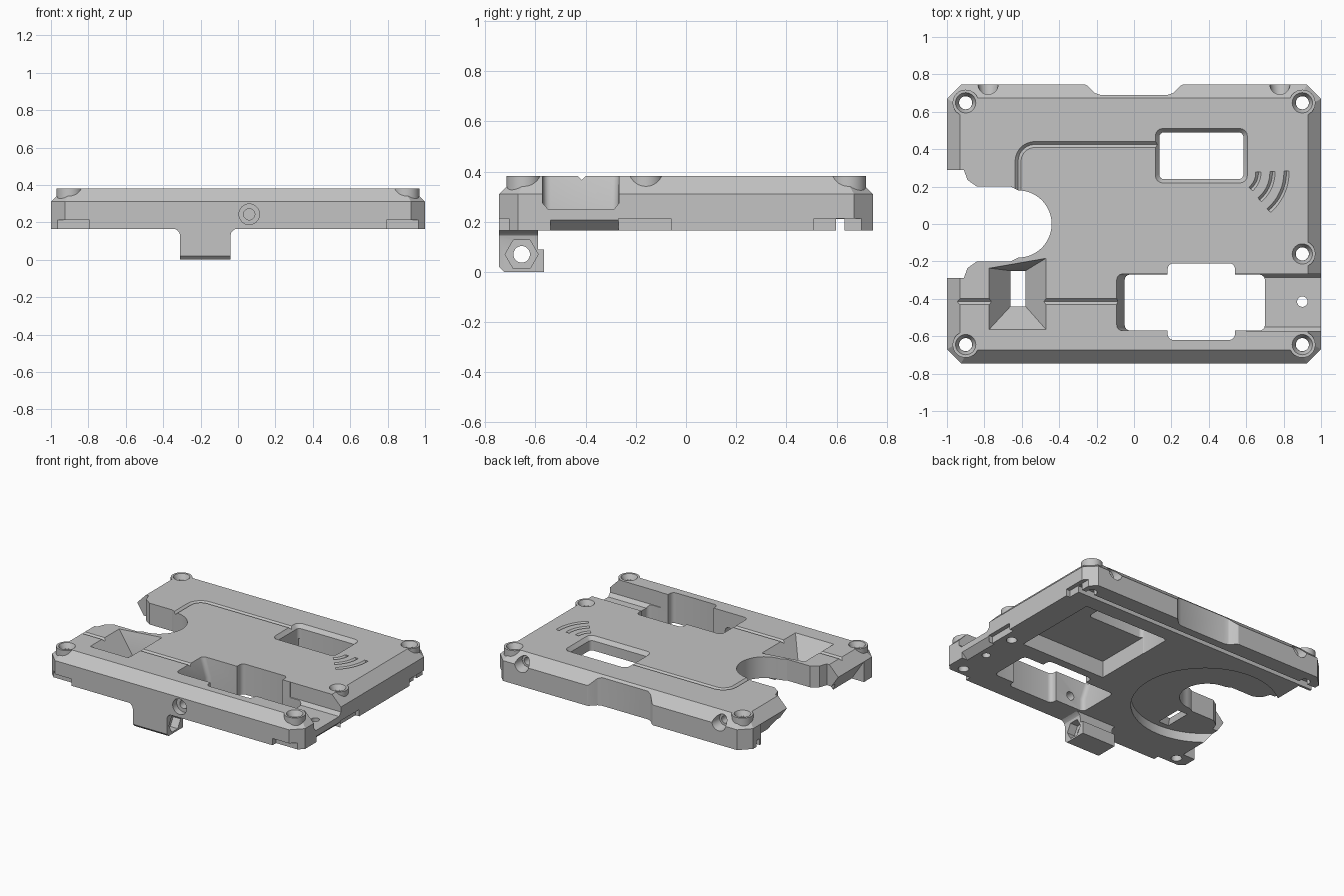
import bpy, bmesh, math
from mathutils import Matrix

default = bpy.data.objects.get("Cube")
if default:
    bpy.data.objects.remove(default, do_unlink=True)

grey = bpy.data.materials.new("plain grey")
grey.use_nodes = True
grey.diffuse_color = (0.55, 0.55, 0.55, 1)
grey.node_tree.nodes["Principled BSDF"].inputs["Base Color"].default_value = (0.55, 0.55, 0.55, 1)


def link(name, bm):
    bmesh.ops.recalc_face_normals(bm, faces=bm.faces)
    mesh = bpy.data.meshes.new(name)
    bm.to_mesh(mesh)
    bm.free()
    mesh.materials.append(grey)
    obj = bpy.data.objects.new(name, mesh)
    bpy.context.collection.objects.link(obj)
    return obj


def loft(name, *levels):
    """Solid through stacked outlines, each given as (z, points)."""
    bm = bmesh.new()
    rings = [[bm.verts.new((x, y, z)) for x, y in pts] for z, pts in levels]
    n = len(rings[0])
    for low, high in zip(rings, rings[1:]):
        for i in range(n):
            j = (i + 1) % n
            bm.faces.new((low[i], low[j], high[j], high[i]))
    bm.faces.new(rings[0])
    bm.faces.new(rings[-1])
    return link(name, bm)


def rect(x0, x1, y0, y1, r=0.0):
    if not r:
        return [(x0, y0), (x1, y0), (x1, y1), (x0, y1)]
    pts = []
    for k, (x, y) in enumerate(((x1 - r, y1 - r), (x0 + r, y1 - r), (x0 + r, y0 + r), (x1 - r, y0 + r))):
        pts += arc(x, y, r, 90 * k, 90 * k + 90, 5)
    return pts


def arc(cx, cy, r, a, b, n):
    angles = [math.radians(a + (b - a) * i / (n - 1)) for i in range(n)]
    return [(cx + r * math.cos(t), cy + r * math.sin(t)) for t in angles]


def box(name, x0, x1, y0, y1, z0, z1, r=0.0):
    return loft(name, (z0, rect(x0, x1, y0, y1, r)), (z1, rect(x0, x1, y0, y1, r)))


def rod(name, at, r, length, axis="Z", sides=32, r2=None):
    """Cylinder or cone centred on a point."""
    bm = bmesh.new()
    turn = {"X": Matrix.Rotation(math.pi / 2, 4, "Y"), "Y": Matrix.Rotation(math.pi / 2, 4, "X"), "Z": Matrix()}
    bmesh.ops.create_cone(bm, cap_ends=True, segments=sides, radius1=r, radius2=r if r2 is None else r2,
                          depth=length, matrix=Matrix.Translation(at) @ turn[axis])
    return link(name, bm)


def combine(target, other, operation="DIFFERENCE"):
    other.hide_render = True
    mod = target.modifiers.new("combine", "BOOLEAN")
    mod.operation, mod.solver, mod.object = operation, "EXACT", other
    bpy.context.view_layer.objects.active = target
    bpy.ops.object.modifier_apply(modifier=mod.name)
    bpy.data.objects.remove(other, do_unlink=True)


def groove(target, points, r=0.02):
    """V groove swept along a path on the top face."""
    curve = bpy.data.curves.new("groove", "CURVE")
    curve.dimensions = "3D"
    curve.bevel_depth, curve.bevel_resolution, curve.use_fill_caps = r, 0, True
    spline = curve.splines.new("POLY")
    spline.points.add(len(points) - 1)
    for p, (x, y) in zip(spline.points, points):
        p.co = (x, y, TOP + 0.004, 1)
    temp = bpy.data.objects.new("groove", curve)
    bpy.context.collection.objects.link(temp)
    bpy.context.view_layer.update()
    mesh = bpy.data.meshes.new_from_object(temp.evaluated_get(bpy.context.evaluated_depsgraph_get()))
    bpy.data.objects.remove(temp, do_unlink=True)
    bm = bmesh.new()
    bm.from_mesh(mesh)
    bmesh.ops.remove_doubles(bm, verts=bm.verts, dist=0.0005)
    combine(target, link("groove_cutter", bm))


BASE, TOP = 0.165, 0.382


def octagon(w, y, c):
    return [(w - c, -y), (w, c - y), (w, y - c), (w - c, y), (c - w, y), (-w, y - c), (-w, c - y), (c - w, -y)]


# Case shell with a chamfered top rim
outer = octagon(1, 0.745, 0.075)
shell = loft("case_shell", (BASE, outer), (0.31, outer), (TOP, octagon(0.93, 0.675, 0.046)))


def cut(*args, **kw):
    combine(shell, box("cutter", *args, **kw))


def bore(*args, **kw):
    combine(shell, rod("bore", *args, **kw))


def carve(*levels):
    combine(shell, loft("carving", *levels))


# Screw bosses with dished holes
for x, y in ((-0.9, -0.645), (0.9, -0.645), (-0.9, 0.648), (0.9, 0.648), (0.9, -0.16)):
    combine(shell, rod("boss", (x, y, 0.281), 0.07, 0.202), "UNION")
    bore((x, y, 0.3), 0.035, 0.6)
    bore((x, y, TOP - 0.01), 0.036, 0.05, r2=0.062)

# Underside cavity, round recess and full-width channel
cut(0.138, 0.81, -0.15, 0.487, 0, 0.285)
bore((-0.6, 0.0, 0.1), 0.48, 0.26, sides=64)
cut(-1.1, 1.1, 0.597, 0.632, 0, 0.21)

# Round side opening flanked by two arms with undercut ends
upper = [(-1.1, 0.29), (-0.91, 0.29), (-0.89, 0.235), (-0.84, 0.2), (-0.66, 0.2)]
opening = upper + arc(-0.62, 0, 0.18, 90, -90, 25) + [(x, -y) for x, y in reversed(upper)]
carve((0, opening), (0.5, opening))
for s in (-1, 1):
    y0, y1 = sorted((s * 0.25, s * 0.58))
    carve((0.16, rect(-1.1, -0.9, y0, y1)), (0.31, rect(-1.1, -1.0, y0, y1)))

# Rear relief and rear screw seats
relief = [(-0.29, 0.76), (-0.25, 0.74), (-0.21, 0.7), (-0.18, 0.69)]
relief += [(-x, y) for x, y in reversed(relief)]
carve((0, relief), (0.5, relief))
for x in (-0.78, 0.78):
    bore((x, 0.725, 0.318), 0.06, 0.1, axis="Y", r2=0.042)
    bore((x, 0.66, 0.318), 0.026, 0.16, axis="Y")

# Long slot with side tabs and an open channel with sloped lower corners
hole = rect(-0.05, 0.7, -0.57, -0.27, 0.03)
carve((0, hole), (0.25, hole), (0.5, rect(-0.13, 0.7, -0.57, -0.265, 0.03)))
cut(0.18, 0.54, -0.62, -0.21, 0, 0.5, r=0.03)
channel = rect(0.6, 1.1, -0.572, -0.267)
carve((0.25, rect(0.6, 1.1, -0.55, -0.287)), (0.275, channel), (0.5, channel))
bore((0.9, -0.415, 0.25), 0.028, 0.4)

# Rounded window with a sloped rim
pane = rect(0.135, 0.585, 0.24, 0.49, 0.025)
carve((0.1, pane), (0.355, pane), (0.39, rect(0.108, 0.612, 0.213, 0.517, 0.045)))

# Funnel pocket with a narrow through slot
carve((0.23, rect(-0.66, -0.58, -0.44, -0.25)),
      (0.39, [(-0.78, -0.57), (-0.465, -0.57), (-0.465, -0.18), (-0.78, -0.235)]))
cut(-0.66, -0.58, -0.44, -0.25, 0, 0.3)

# Decorative grooves and three curved marks
groove(shell, [(-0.62, 0.15)] + arc(-0.53, 0.335, 0.09, 180, 90, 8) + [(0.13, 0.425)])
groove(shell, [(-1.05, -0.415), (-0.76, -0.415)])
groove(shell, [(-0.49, -0.415), (-0.08, -0.415)])
for r in (0.115, 0.19, 0.265):
    groove(shell, arc(0.55, 0.275, r, 2, -50, 12), 0.018)

# Front bore, stepped lower corners and side undercuts
bore((0.06, -0.73, 0.243), 0.055, 0.06, axis="Y")
bore((0.06, -0.66, 0.243), 0.03, 0.22, axis="Y")
for s in (-1, 1):
    x0, x1 = sorted((s * 0.795, s * 1.1))
    cut(x0, x1, -0.8, -0.705, 0, 0.213)
carve((0.16, rect(0.95, 1.1, -0.54, -0.27)), (0.207, rect(1.0, 1.1, -0.54, -0.27)))
cut(0.97, 1.1, -0.27, -0.06, 0, 0.213)
cut(0.97, 1.1, 0.51, 0.8, 0, 0.213)

# Hanging lug with flared top, front chamfer, nut seat and cross bore
half = [(0.175, 0.17), (0.152, 0.16), (0.138, 0.145), (0.134, 0.125), (0.134, 0)]
profile = [(-0.175 - a, z) for a, z in half] + [(-0.175 + a, z) for a, z in reversed(half)]
bm = bmesh.new()
front = bm.faces.new([bm.verts.new((x, -0.745, z)) for x, z in profile])
back = bmesh.ops.extrude_face_region(bm, geom=[front])["geom"]
bmesh.ops.translate(bm, vec=(0, 0.155, 0), verts=[v for v in back if isinstance(v, bmesh.types.BMVert)])
lug = link("hanging_lug", bm)
combine(lug, box("lug_fin", -0.309, -0.041, -0.6, -0.565, 0, 0.09), "UNION")
combine(lug, loft("lug_chamfer", (-0.005, rect(-0.4, 0.1, -0.8, -0.72)), (0.02, rect(-0.4, 0.1, -0.8, -0.745))))
combine(lug, rod("nut_seat", (-0.04, -0.655, 0.07), 0.066, 0.12, axis="X", sides=6))
combine(lug, rod("cross_bore", (-0.175, -0.655, 0.07), 0.033, 0.5, axis="X"))

# Soft shading on curved walls, crisp edges elsewhere
for obj in (shell, lug):
    bpy.ops.object.select_all(action="DESELECT")
    obj.select_set(True)
    bpy.context.view_layer.objects.active = obj
    bpy.ops.object.shade_smooth_by_angle(angle=math.radians(24))
